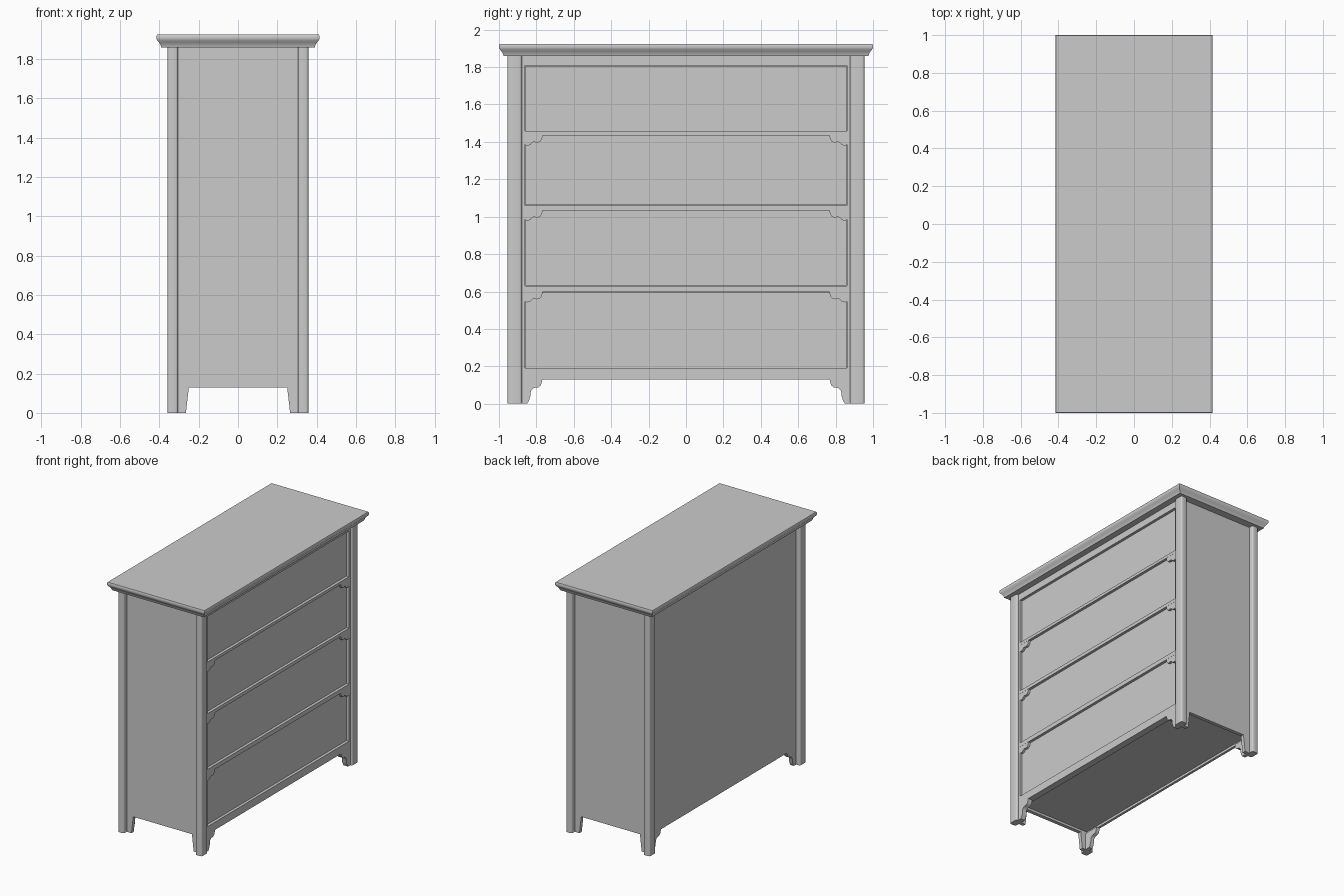
import bpy, bmesh
from mathutils import Vector

if "Cube" in bpy.data.objects:
    bpy.data.objects.remove(bpy.data.objects["Cube"], do_unlink=True)

grey = bpy.data.materials.new("plain grey")
grey.use_nodes = True
grey.diffuse_color = (0.6, 0.6, 0.6, 1)
grey.node_tree.nodes["Principled BSDF"].inputs["Base Color"].default_value = (0.6, 0.6, 0.6, 1)


def finish(name, bm):
    bmesh.ops.recalc_face_normals(bm, faces=bm.faces)
    mesh = bpy.data.meshes.new(name)
    bm.to_mesh(mesh)
    bm.free()
    mesh.materials.append(grey)
    ob = bpy.data.objects.new(name, mesh)
    bpy.context.collection.objects.link(ob)
    bpy.ops.object.select_all(action="DESELECT")
    ob.select_set(True)
    bpy.context.view_layer.objects.active = ob
    bpy.ops.object.shade_smooth_by_angle(angle=0.7)
    return ob


def box(name, x, y, z, radius=0, axis=2):
    """Box between limits; radius rounds the edges that run along the axis."""
    bm = bmesh.new()
    bmesh.ops.create_cube(bm, size=1)
    for v in bm.verts:
        v.co = Vector([a + (b - a) * (c + 0.5) for (a, b), c in zip((x, y, z), v.co)])
    if radius:
        edges = [e for e in bm.edges if abs(e.verts[0].co[axis] - e.verts[1].co[axis]) > 1e-4]
        bmesh.ops.bevel(bm, geom=edges, offset=radius, segments=3, profile=0.5, affect="EDGES")
    return finish(name, bm)


def prism(name, points, axis, start, end):
    """Extrude a flat outline along x (outline in y,z) or y (outline in x,z)."""
    bm = bmesh.new()
    put = (lambda d, a, z: (d, a, z)) if axis == "x" else (lambda d, a, z: (a, d, z))
    face = bm.faces.new([bm.verts.new(put(start, a, z)) for a, z in points])
    new = bmesh.ops.extrude_face_region(bm, geom=[face])["geom"]
    shift = Vector(put(end - start, 0, 0))
    bmesh.ops.translate(bm, vec=shift, verts=[g for g in new if isinstance(g, bmesh.types.BMVert)])
    return finish(name, bm)


# Moulded top: stacked rectangular rings
bm = bmesh.new()
rings = []
for z, inset in [(1.86, 0.024), (1.872, 0.021), (1.885, 0.013), (1.897, 0.003),
                 (1.904, 0), (1.918, 0), (1.924, 0.003)]:
    hx, hy = 0.415 - inset, 1 - inset
    rings.append([bm.verts.new((sx * hx, sy * hy, z))
                  for sx, sy in ((-1, -1), (1, -1), (1, 1), (-1, 1))])
for low, high in zip(rings, rings[1:]):
    for i in range(4):
        j = (i + 1) % 4
        bm.faces.new((low[i], low[j], high[j], high[i]))
bm.faces.new(rings[0][::-1])
bm.faces.new(rings[-1])
finish("moulded_top", bm)

# Carcass with its floor set slightly above the panel edges
box("carcass", (-0.31, 0.31), (-0.9, 0.9), (0.148, 1.87))
box("back_panel", (-0.324, -0.305), (-0.9, 0.9), (0.13, 1.865))

# Corner posts, end panels and foot brackets
foot = [(0.89, 0), (0.85, 0), (0.84, 0.015), (0.832, 0.04), (0.829, 0.07), (0.815, 0.084),
        (0.79, 0.088), (0.775, 0.1), (0.767, 0.132), (0.89, 0.132)]
side_foot = [(0.32, 0), (0.265, 0), (0.25, 0.132), (0.32, 0.132)]
bracket_depth = {-1: (-0.324, -0.295), 1: (0.305, 0.342)}
for sy, end in ((-1, "front"), (1, "rear")):
    box(end + "_end_panel", (-0.32, 0.32), sorted((sy * 0.89, sy * 0.918)), (0.13, 1.865))
    for sx, side in ((-1, "right"), (1, "left")):
        label = f"{end}_{side}_"
        box(label + "post", sorted((sx * 0.305, sx * 0.358)), sorted((sy * 0.878, sy * 0.954)),
            (0, 1.865), 0.012)
        prism(label + "foot_bracket", [(sy * y, z) for y, z in foot], "x", *bracket_depth[sx])
        prism(label + "foot_side", [(sx * x, z) for x, z in side_foot], "y", sy * 0.89, sy * 0.918)
    box(end + "_stile", (0.29, 0.342), sorted((sy * 0.861, sy * 0.89)), (0.13, 1.865))

# Rails and drawers between them
rails = [(0.13, 0.19), (0.597, 0.63), (1.034, 1.06), (1.435, 1.457), (1.808, 1.865)]
for i, z in enumerate(rails):
    box(f"rail_{i + 1}", (0.29, 0.342), (-0.87, 0.87), z)
for i, (low, high) in enumerate(zip(rails, rails[1:])):
    box(f"drawer_{i + 1}", (0.29, 0.323), (-0.859, 0.859), (low[1] + 0.002, high[0] - 0.002))

# Scalloped corner brackets under the middle rails
scallop = [(0, 0), (0, -0.048), (0.012, -0.056), (0.03, -0.053), (0.042, -0.04), (0.052, -0.036),
           (0.066, -0.04), (0.082, -0.036), (0.094, -0.022), (0.097, 0)]
for i, (bottom, _) in enumerate(rails[1:4]):
    for sy, end in ((-1, "front"), (1, "rear")):
        prism(f"{end}_bracket_{i + 1}", [(sy * (0.864 - a), bottom + 0.001 + b) for a, b in scallop],
              "x", 0.312, 0.341)
